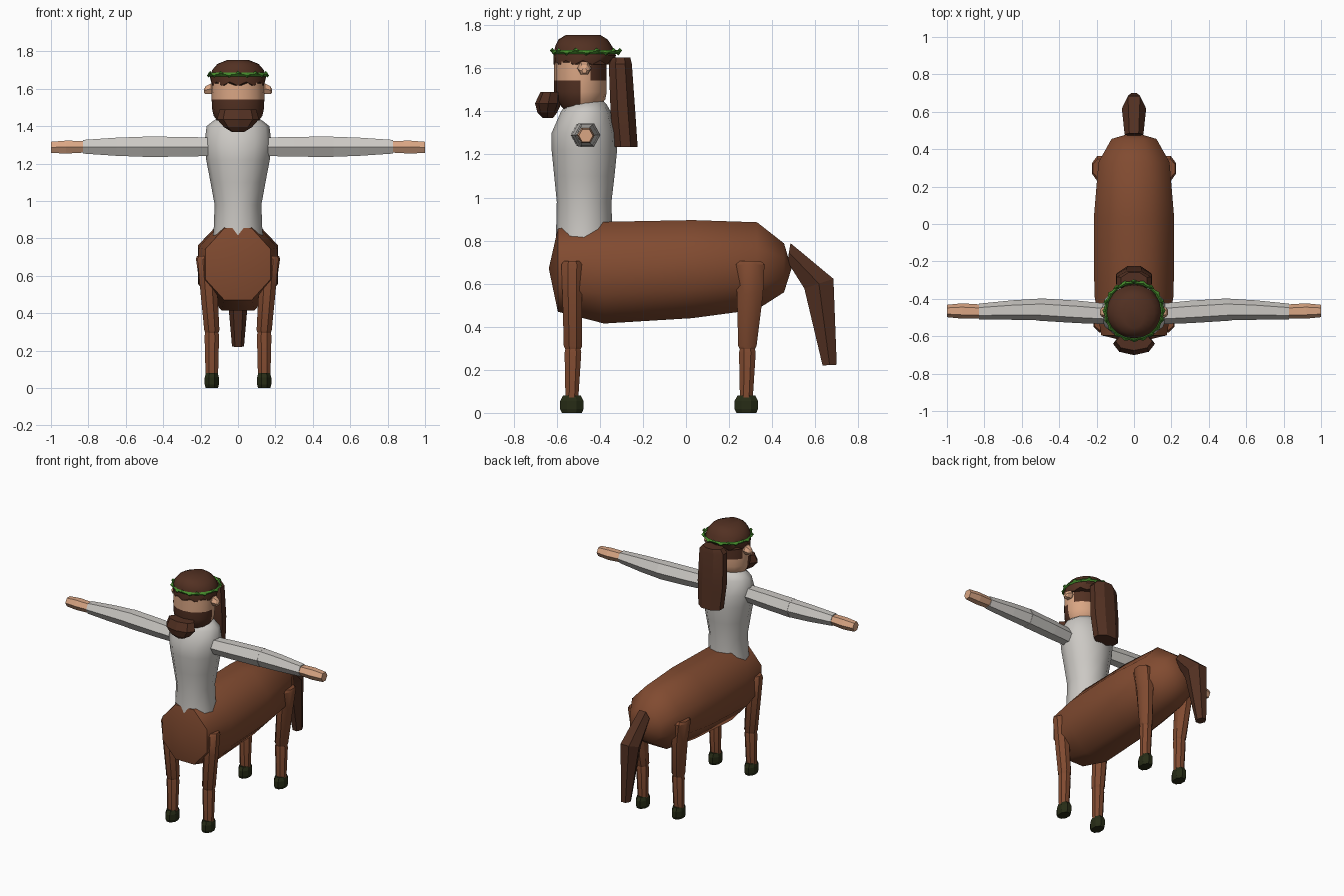
import bpy, bmesh, math
from mathutils import Vector

cube = bpy.data.objects.get("Cube")
if cube:
    bpy.data.objects.remove(cube, do_unlink=True)


def material(name, rgb):
    m = bpy.data.materials.new(name)
    m.use_nodes = True
    m.diffuse_color = (*rgb, 1)
    m.node_tree.nodes["Principled BSDF"].inputs["Base Color"].default_value = (*rgb, 1)
    return m


COAT = material("chestnut coat", (0.22, 0.07, 0.03))
HAIR = material("dark brown hair", (0.085, 0.03, 0.016))
SHIRT = material("off white shirt", (0.6, 0.58, 0.55))
SKIN = material("skin", (0.7, 0.38, 0.23))
HOOF = material("dark hoof", (0.02, 0.025, 0.008))
LEAF = material("leaf green", (0.06, 0.26, 0.025))


def finish(name, bm, mats, smooth=None):
    bmesh.ops.remove_doubles(bm, verts=bm.verts, dist=0.0001)
    bmesh.ops.recalc_face_normals(bm, faces=bm.faces)
    mesh = bpy.data.meshes.new(name)
    bm.to_mesh(mesh)
    bm.free()
    for m in mats:
        mesh.materials.append(m)
    ob = bpy.data.objects.new(name, mesh)
    bpy.context.collection.objects.link(ob)
    if smooth:
        bpy.ops.object.select_all(action="DESELECT")
        ob.select_set(True)
        bpy.context.view_layer.objects.active = ob
        bpy.ops.object.shade_smooth_by_angle(angle=math.radians(smooth))
    return ob


def loft(name, rings, sides, mats, smooth=None, phase=0.0, rule=None):
    """Skin a row of elliptical rings, each given as (centre, axis u, axis v)."""
    bm = bmesh.new()
    rows = []
    for c, u, v in rings:
        c, u, v = Vector(c), Vector(u), Vector(v)
        angles = [2 * math.pi * (k + phase) / sides for k in range(sides)]
        rows.append([bm.verts.new(c + u * math.cos(a) + v * math.sin(a)) for a in angles])
    for a, b in zip(rows, rows[1:]):
        for k in range(sides):
            j = (k + 1) % sides
            bm.faces.new((a[k], a[j], b[j], b[k]))
    bm.faces.new(rows[0])
    bm.faces.new(rows[-1])
    if rule:
        for f in bm.faces:
            f.material_index = rule(f.calc_center_median())
    return finish(name, bm, mats, smooth)


def upright(rows):
    """Horizontal rings from (z, x centre, y centre, x radius, y radius)."""
    return [((x, y, z), (rx, 0, 0), (0, ry, 0)) for z, x, y, rx, ry in rows]


# Horse body: octagonal barrel along y, closed by blunt points
grow = 1 / math.cos(math.pi / 8)
barrel = [(-0.637, 0, 0.67, 0.67), (-0.595, 0.175, 0.855, 0.47), (-0.38, 0.212, 0.887, 0.415),
          (0.03, 0.215, 0.895, 0.44), (0.33, 0.19, 0.885, 0.48),
          (0.455, 0.12, 0.787, 0.56), (0.49, 0, 0.67, 0.67)]
loft("horse_body", [((0, y, (top + low) / 2), (w * grow, 0, 0), (0, 0, (top - low) / 2 * grow))
                    for y, w, top, low in barrel], 8, [COAT], 60, 0.5)

# Legs and hooves
for side, s in (("left", 1), ("right", -1)):
    for end, y, top_y, thigh, hip_x in (("front", -0.525, -0.528, 0.055, 0.168),
                                        ("hind", 0.285, 0.297, 0.073, 0.176)):
        tag = f"{end}_{side}"
        loft(f"{tag}_upper_leg", upright([
            (0.705, s * hip_x, top_y, 0.048, thigh * 0.75), (0.69, s * hip_x, top_y, 0.053, thigh),
            (0.55, s * 0.158, top_y, 0.05, thigh * 0.9), (0.31, s * 0.14, y, 0.044, 0.046),
            (0.295, s * 0.14, y, 0.038, 0.038)]), 8, [COAT], 40, 0.5)
        loft(f"{tag}_lower_leg", upright([
            (0.305, s * 0.14, y, 0.036, 0.036), (0.28, s * 0.14, y, 0.042, 0.042),
            (0.06, s * 0.14, y - 0.005, 0.036, 0.032)]), 8, [COAT], 40, 0.5)
        loft(f"{tag}_hoof", upright([
            (0, s * 0.14, y - 0.005, 0.036, 0.05), (0.018, s * 0.14, y - 0.005, 0.041, 0.059),
            (0.055, s * 0.14, y - 0.005, 0.041, 0.059), (0.08, s * 0.14, y - 0.005, 0.034, 0.045)]),
            8, [HOOF], None, 0.5)

# Tail: bent hexagonal tuft
loft("tail", [((0, 0.478, 0.745), (0.05, 0, 0), (0, 0.008, 0.05)),
              ((0, 0.617, 0.6), (0.065, 0, 0), (0, 0.078, 0.026)),
              ((0, 0.667, 0.222), (0.032, 0, 0), (0, 0.038, 0.002))], 6, [HAIR])

# Shirted torso
loft("shirt_torso", upright([
    (0.76, 0, -0.475, 0.14, 0.13), (0.85, 0, -0.473, 0.13, 0.13), (0.98, 0, -0.473, 0.125, 0.127),
    (1.1, 0, -0.472, 0.147, 0.14), (1.22, 0, -0.472, 0.17, 0.152), (1.3, 0, -0.474, 0.18, 0.15),
    (1.4, 0, -0.465, 0.168, 0.115), (1.43, 0, -0.462, 0.13, 0.095), (1.455, 0, -0.46, 0.085, 0.07)]),
    12, [SHIRT], 50)

# Arms: hexagonal sleeves and hands
for side, s in (("left", 1), ("right", -1)):
    def arm(part, rows, mat):
        loft(f"{side}_{part}", [((s * x, y, z), (0, ry, 0), (0, 0, rz))
                                for x, y, z, ry, rz in rows], 6, [mat])
    arm("upper_sleeve", [(0.15, -0.48, 1.29, 0.055, 0.057), (0.3, -0.47, 1.29, 0.06, 0.061),
                         (0.51, -0.457, 1.29, 0.06, 0.063)], SHIRT)
    arm("lower_sleeve", [(0.505, -0.457, 1.29, 0.058, 0.062), (0.65, -0.46, 1.29, 0.052, 0.056),
                         (0.83, -0.468, 1.29, 0.042, 0.042)], SHIRT)
    arm("hand", [(0.825, -0.468, 1.29, 0.038, 0.036), (0.92, -0.465, 1.288, 0.041, 0.04),
                 (1.0, -0.465, 1.287, 0.033, 0.034)], SKIN)


# Head: skin with beard around the jaw and hair behind the ears
def head_colour(c):
    if c.z < 1.545 and c.y < -0.485:
        return 1
    return 1 if c.z > 1.53 and c.y > -0.44 else 0


loft("head", upright([(1.4, 0, -0.49, 0.09, 0.07), (1.455, 0, -0.49, 0.13, 0.115),
                      (1.49, 0, -0.49, 0.138, 0.122), (1.543, 0, -0.49, 0.141, 0.122),
                      (1.6, 0, -0.49, 0.14, 0.122), (1.66, 0, -0.49, 0.138, 0.122)]),
     16, [SKIN, HAIR], 50, 0, head_colour)
loft("beard_tuft", upright([(1.37, 0, -0.642, 0.035, 0.025), (1.395, 0, -0.644, 0.075, 0.046),
                            (1.437, 0, -0.64, 0.112, 0.061), (1.49, 0, -0.628, 0.098, 0.048)]),
     8, [HAIR], None, 0)
for side, s in (("left", 1), ("right", -1)):
    loft(f"{side}_ear", [((s * x, -0.472, z), (0, r, 0), (0, 0, r))
                         for x, z, r in ((0.12, 1.6, 0.02), (0.145, 1.6, 0.033),
                                         (0.172, 1.593, 0.025), (0.182, 1.588, 0.012))], 6, [SKIN])

# Hair cap with a jagged fringe, and the long lock down the back
cap = loft("hair_cap", upright([(1.637, 0, -0.478, 0.144, 0.136), (1.66, 0, -0.47, 0.15, 0.145),
                                (1.7, 0, -0.475, 0.138, 0.133), (1.733, 0, -0.478, 0.11, 0.115),
                                (1.755, 0, -0.478, 0.055, 0.08)]), 20, [HAIR], 50)
for v in list(cap.data.vertices)[:20]:
    if v.index % 2:
        v.co.z -= 0.02
loft("back_lock", upright([(1.65, 0, -0.305, 0.075, 0.05), (1.62, 0, -0.305, 0.1, 0.058),
                           (1.4, 0, -0.293, 0.105, 0.062), (1.235, 0, -0.28, 0.09, 0.06)]),
     8, [HAIR], 30, 0.5)

# Wreath: thin ring with alternating leaves
bm = bmesh.new()
steps = 20
ring = []
for k in range(steps):
    a = 2 * math.pi * k / steps
    out = Vector((math.cos(a), math.sin(a), 0))
    mid = Vector((0, -0.464, 1.676)) + out * 0.152
    ring.append([bm.verts.new(mid + out * dx + Vector((0, 0, dz)))
                 for dx, dz in ((0.009, 0), (0, 0.01), (-0.009, 0), (0, -0.01))])
    # Leaf: small four-sided spindle lying along the ring
    along = Vector((-out.y, out.x, 0)) * 0.02
    flip = 0.007 if k % 2 else -0.005
    lift = Vector((0, 0, flip))
    tips = [bm.verts.new(mid + out * 0.005 - along), bm.verts.new(mid + out * 0.008 + along + lift)]
    belly = [bm.verts.new(mid + lift + out * dx + Vector((0, 0, dz)))
             for dx, dz in ((0.016, 0), (0.004, 0.012), (-0.006, 0), (0.004, -0.012))]
    for j in range(4):
        for t in tips:
            bm.faces.new((t, belly[j], belly[(j + 1) % 4]))
for k in range(steps):
    a, b = ring[k], ring[(k + 1) % steps]
    for j in range(4):
        i = (j + 1) % 4
        bm.faces.new((a[j], a[i], b[i], b[j]))
finish("leaf_wreath", bm, [LEAF])
